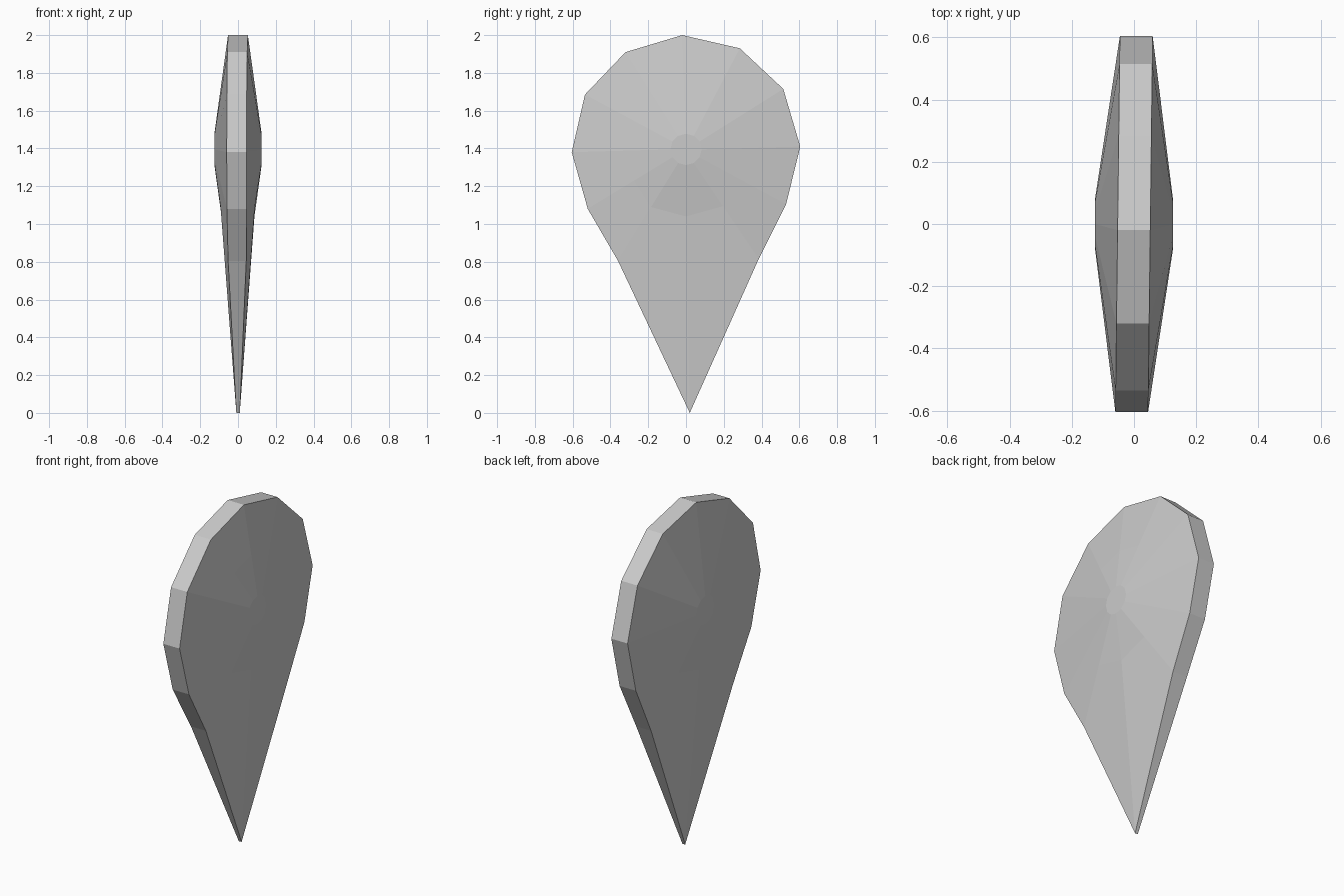
import bpy, bmesh
from math import sin, cos, pi
from mathutils import Vector

if "Cube" in bpy.data.objects:
    bpy.data.objects.remove(bpy.data.objects["Cube"])

# Teardrop outline (y, z), starting at the tip
outline = [(0.02, 0), (0.385, 0.815), (0.53, 1.105), (0.605, 1.41), (0.515, 1.715), (0.285, 1.93),
           (-0.02, 2.0), (-0.32, 1.91), (-0.535, 1.685), (-0.605, 1.38), (-0.52, 1.08), (-0.36, 0.805)]
N = len(outline)
HUB_Z, HUB_R, HUB_X = 1.395, 0.083, 0.125
bm = bmesh.new()


def rim_half(i):
    return 0.009 if i == 0 else 0.048 if i in (1, N - 1) else 0.0525


def bridge(a, b):
    for i in range(N):
        j = (i + 1) % N
        bm.faces.new((a[i], a[j], b[j], b[i]))


def side(s):
    # Domed face: flat hub, shoulder ring and outer rim
    hub, mid, rim = [], [], []
    for i, (y, z) in enumerate(outline):
        a = -pi / 2 + 2 * pi * i / N
        h = Vector((s * HUB_X, HUB_R * cos(a), HUB_Z + HUB_R * sin(a)))
        r = Vector((s * rim_half(i) + 0.012 * y, y, z))
        m = h.lerp(r, 0.45)
        if i == 0:
            m = Vector((s * 0.087, 0, 1.04))
        for ring, p in ((hub, h), (mid, m), (rim, r)):
            ring.append(bm.verts.new(p))
    bm.faces.new(hub)
    bridge(hub, mid)
    bridge(mid, rim)
    return rim


# Both faces joined by the edge band
bridge(side(1), side(-1))
bmesh.ops.recalc_face_normals(bm, faces=bm.faces[:])
mesh = bpy.data.meshes.new("teardrop_blade")
bm.to_mesh(mesh)
bm.free()
bpy.context.collection.objects.link(bpy.data.objects.new("teardrop_blade", mesh))
